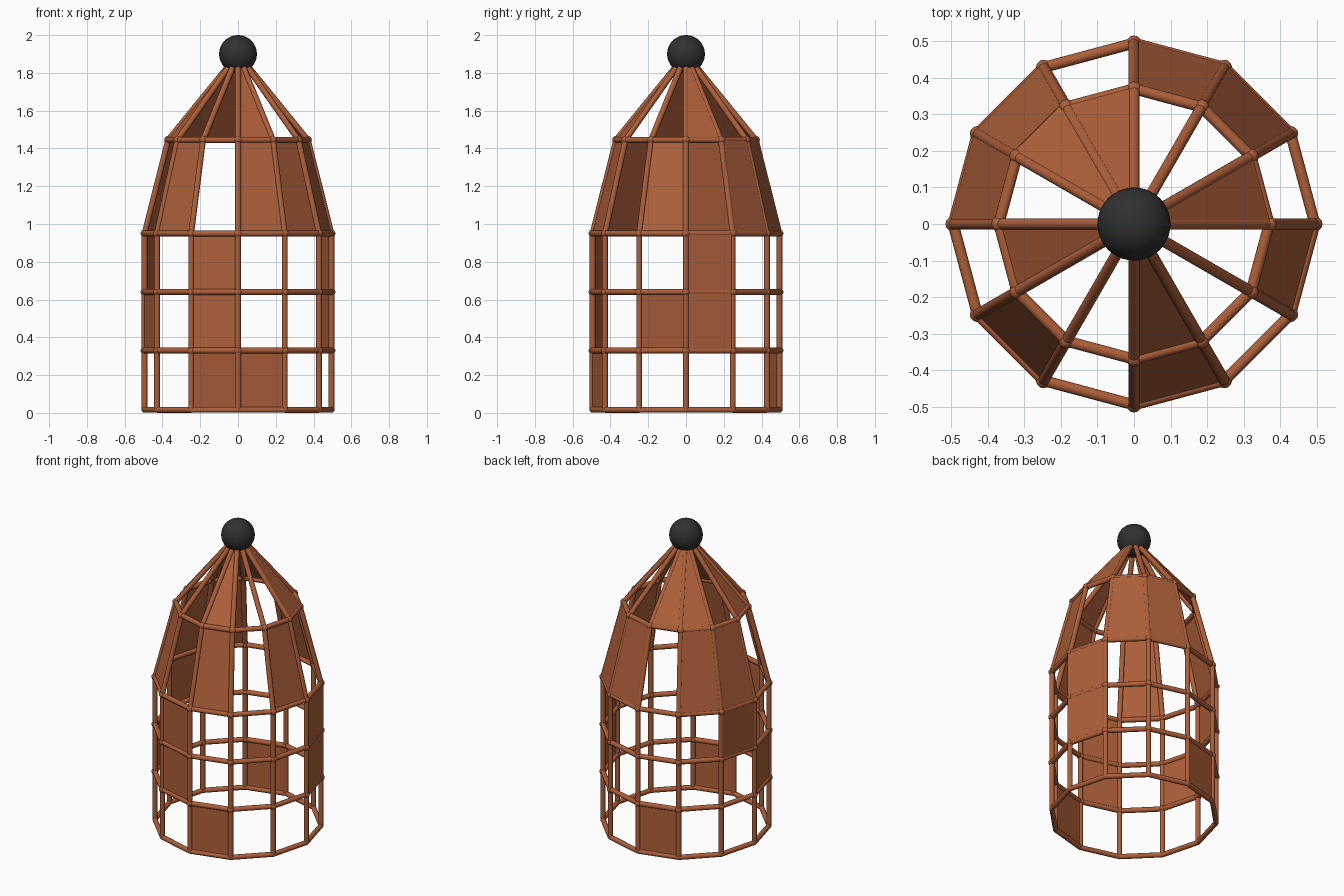
import bpy, bmesh, math
from mathutils import Vector

if "Cube" in bpy.data.objects:
    bpy.data.objects.remove(bpy.data.objects["Cube"])

SIDES = 12
# (radius, height) of each ring of the cage, then the apex
RINGS = [(0.495, 0.016), (0.495, 0.33), (0.495, 0.64), (0.495, 0.95), (0.37, 1.445)]
APEX = Vector((0, 0, 1.9))
BAR = 0.0155
# which of the twelve sectors are closed in each row, bottom to top
FILLED = [{3, 9}, {0, 6, 8}, {0, 5, 8}, {1, 2, 4, 5, 7, 9, 11}, {0, 3, 4, 6, 9}]


def material(name, rgb):
    m = bpy.data.materials.new(name)
    m.diffuse_color = (*rgb, 1)
    m.use_nodes = True
    m.node_tree.nodes["Principled BSDF"].inputs["Base Color"].default_value = m.diffuse_color
    return m


copper = material("copper brown", (0.42, 0.115, 0.042))
black = material("soft black", (0.03, 0.03, 0.03))


def point(row, k):
    if row == len(RINGS):
        return APEX.copy()
    r, z = RINGS[row]
    a = math.radians(30 * k)
    return Vector((r * math.cos(a), r * math.sin(a), z))


def finish(bm, name, mat, smooth=True):
    me = bpy.data.meshes.new(name)
    bm.normal_update()
    for f in bm.faces:
        f.smooth = smooth
    bm.to_mesh(me)
    bm.free()
    ob = bpy.data.objects.new(name, me)
    me.materials.append(mat)
    bpy.context.collection.objects.link(ob)
    return ob


def bar(bm, a, b, r=BAR):
    """Round open tube from a to b."""
    d = (b - a).normalized()
    u = d.orthogonal().normalized()
    v = d.cross(u)
    n = 12
    rings = []
    for p in (a, b):
        rings.append([bm.verts.new(p + r * (u * math.cos(t) + v * math.sin(t)))
                      for t in (2 * math.pi * i / n for i in range(n))])
    for i in range(n):
        j = (i + 1) % n
        bm.faces.new((rings[0][i], rings[0][j], rings[1][j], rings[1][i]))


def joint(bm, p, r):
    made = bmesh.ops.create_uvsphere(bm, u_segments=12, v_segments=8, radius=r)
    bmesh.ops.translate(bm, verts=made["verts"], vec=p)


# horizontal hoops
bm = bmesh.new()
for row in range(len(RINGS)):
    for k in range(SIDES):
        bar(bm, point(row, k), point(row, k + 1))
        joint(bm, point(row, k), BAR if row == 0 else 0.021)
finish(bm, "cage_hoops", copper)

# upright bars and roof ribs
bm = bmesh.new()
for row in range(len(RINGS)):
    for k in range(SIDES):
        bar(bm, point(row, k), point(row + 1, k))
finish(bm, "cage_uprights", copper)

# closed wall and roof panels
bm = bmesh.new()
for row, sectors in enumerate(FILLED):
    for k in sectors:
        pts = [point(row, k), point(row, k + 1), point(row + 1, k + 1), point(row + 1, k)]
        if row == 4:
            pts = pts[:3]
        normal = (pts[1] - pts[0]).cross(pts[2] - pts[0]).normalized()
        out = 0.012 if row > 0 and k < 6 else 0.004
        lo = [bm.verts.new(p + normal * (out - 0.008)) for p in pts]
        hi = [bm.verts.new(p + normal * out) for p in pts]
        bm.faces.new(hi)
        bm.faces.new(lo[::-1])
        n = len(pts)
        for i in range(n):
            j = (i + 1) % n
            bm.faces.new((lo[i], lo[j], hi[j], hi[i]))
finish(bm, "cage_panels", copper, smooth=False)

# ball on top
bm = bmesh.new()
bmesh.ops.create_uvsphere(bm, u_segments=40, v_segments=24, radius=0.1)
bmesh.ops.translate(bm, verts=bm.verts[:], vec=APEX)
finish(bm, "top_ball", black)
